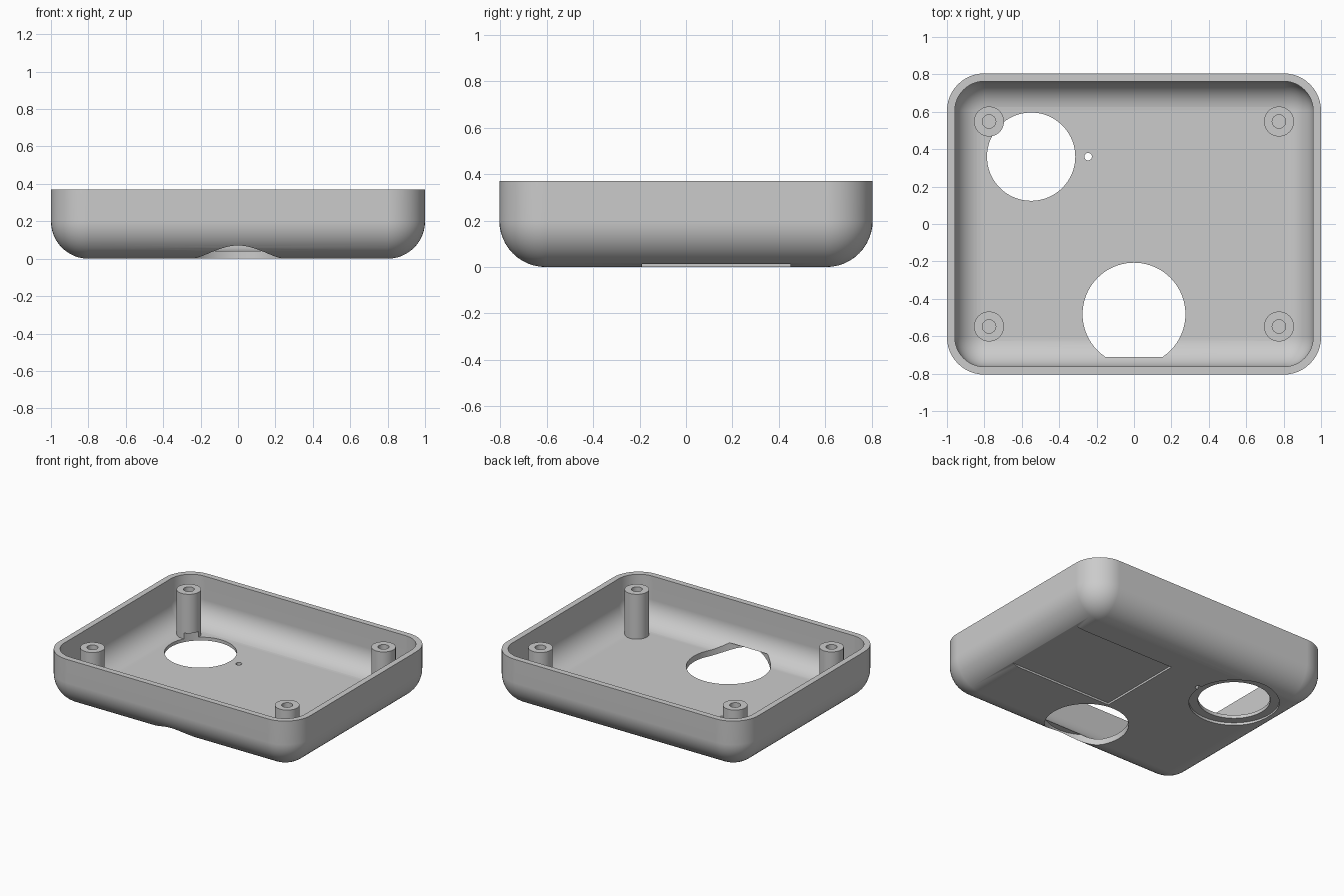
import bpy, bmesh
from math import sin, cos, pi

cube = bpy.data.objects.get("Cube")
if cube:
    bpy.data.objects.remove(cube, do_unlink=True)

HALF_X, HALF_Y, HEIGHT = 1.0, 0.805, 0.37
RADIUS, WALL = 0.2, 0.042
STEPS = 12

gray = bpy.data.materials.new("plain gray")
gray.use_nodes = True
color = (0.6, 0.6, 0.6, 1)
gray.diffuse_color = color
gray.node_tree.nodes["Principled BSDF"].inputs["Base Color"].default_value = color


def make_object(name, bm):
    bmesh.ops.recalc_face_normals(bm, faces=bm.faces)
    mesh = bpy.data.meshes.new(name)
    bm.to_mesh(mesh)
    bm.free()
    mesh.materials.append(gray)
    obj = bpy.data.objects.new(name, mesh)
    bpy.context.collection.objects.link(obj)
    return obj


def rounded_ring(bm, inset, z):
    """Rounded rectangle outline, pulled in from the outer wall."""
    r = max(RADIUS - inset, 0)
    cx, cy = HALF_X - inset - r, HALF_Y - inset - r
    ring = []
    for q, (sx, sy) in enumerate([(1, 1), (-1, 1), (-1, -1), (1, -1)]):
        for i in range(STEPS + 1):
            a = (q + i / STEPS) * pi / 2
            ring.append(bm.verts.new((sx * cx + r * cos(a), sy * cy + r * sin(a), z)))
    return ring


def cylinder(name, x, y, radius, bottom, top, sides=64):
    bm = bmesh.new()
    bmesh.ops.create_cone(bm, cap_ends=True, segments=sides, radius1=radius,
                          radius2=radius, depth=top - bottom)
    bmesh.ops.translate(bm, verts=bm.verts, vec=(x, y, (top + bottom) / 2))
    return make_object(name, bm)


def block(name, low, high):
    bm = bmesh.new()
    bmesh.ops.create_cube(bm, size=1)
    bmesh.ops.scale(bm, verts=bm.verts, vec=[h - l for l, h in zip(low, high)])
    bmesh.ops.translate(bm, verts=bm.verts, vec=[(h + l) / 2 for l, h in zip(low, high)])
    return make_object(name, bm)


def combine(target, tool, operation):
    mod = target.modifiers.new(operation.lower(), "BOOLEAN")
    mod.operation, mod.solver, mod.object = operation, "EXACT", tool
    bpy.context.view_layer.objects.active = target
    bpy.ops.object.modifier_apply(modifier=mod.name)
    bpy.data.objects.remove(tool, do_unlink=True)


# Tray shell: up the outside, over the rim, down the inside to the floor
arc = [i / STEPS * pi / 2 for i in range(STEPS + 1)]
inner = RADIUS - WALL
profile = [(RADIUS * (1 - sin(a)), RADIUS * (1 - cos(a))) for a in arc]
profile += [(0, HEIGHT), (WALL, HEIGHT)]
profile += [(RADIUS - inner * sin(a), RADIUS - inner * cos(a)) for a in reversed(arc)]
bm = bmesh.new()
rings = [rounded_ring(bm, inset, z) for inset, z in profile]
for low, high in zip(rings, rings[1:]):
    for i in range(len(low)):
        j = (i + 1) % len(low)
        bm.faces.new((low[i], low[j], high[j], high[i]))
bm.faces.new(rings[0])
bm.faces.new(rings[-1])
bmesh.ops.remove_doubles(bm, verts=bm.verts, dist=0.0005)
tray = make_object("tray_shell", bm)

# Screw posts in the corners
spots = [(sx * 0.775, sy * 0.548) for sx in (-1, 1) for sy in (-1, 1)]
for x, y in spots:
    combine(tray, cylinder("screw_post", x, y, 0.08, 0.03, 0.365, 48), "UNION")
for x, y in spots:
    combine(tray, cylinder("screw_bore", x, y, 0.036, 0.1, 0.5, 32), "DIFFERENCE")

# Openings through the floor, with a shallow seat under the round one
cutters = [
    cylinder("front_opening", 0, -0.482, 0.275, -0.1, 0.084, 96),
    cylinder("round_opening", -0.55, 0.36, 0.236, -0.1, 0.084, 96),
    cylinder("round_seat", -0.55, 0.36, 0.295, -0.1, 0.018, 96),
    cylinder("pin_hole", -0.245, 0.36, 0.02, -0.1, 0.084, 24),
    # Label recess on the underside, running out through the rounded edge
    block("label_recess", (0.06, -0.19, -0.1), (0.88, 0.45, 0.014)),
]
for cutter in cutters:
    combine(tray, cutter, "DIFFERENCE")

# Smooth shading with crisp edges
bpy.ops.object.select_all(action="DESELECT")
tray.select_set(True)
bpy.context.view_layer.objects.active = tray
bpy.ops.object.shade_smooth_by_angle(angle=pi / 6)
weighted = tray.modifiers.new("weighted normals", "WEIGHTED_NORMAL")
weighted.keep_sharp = True
